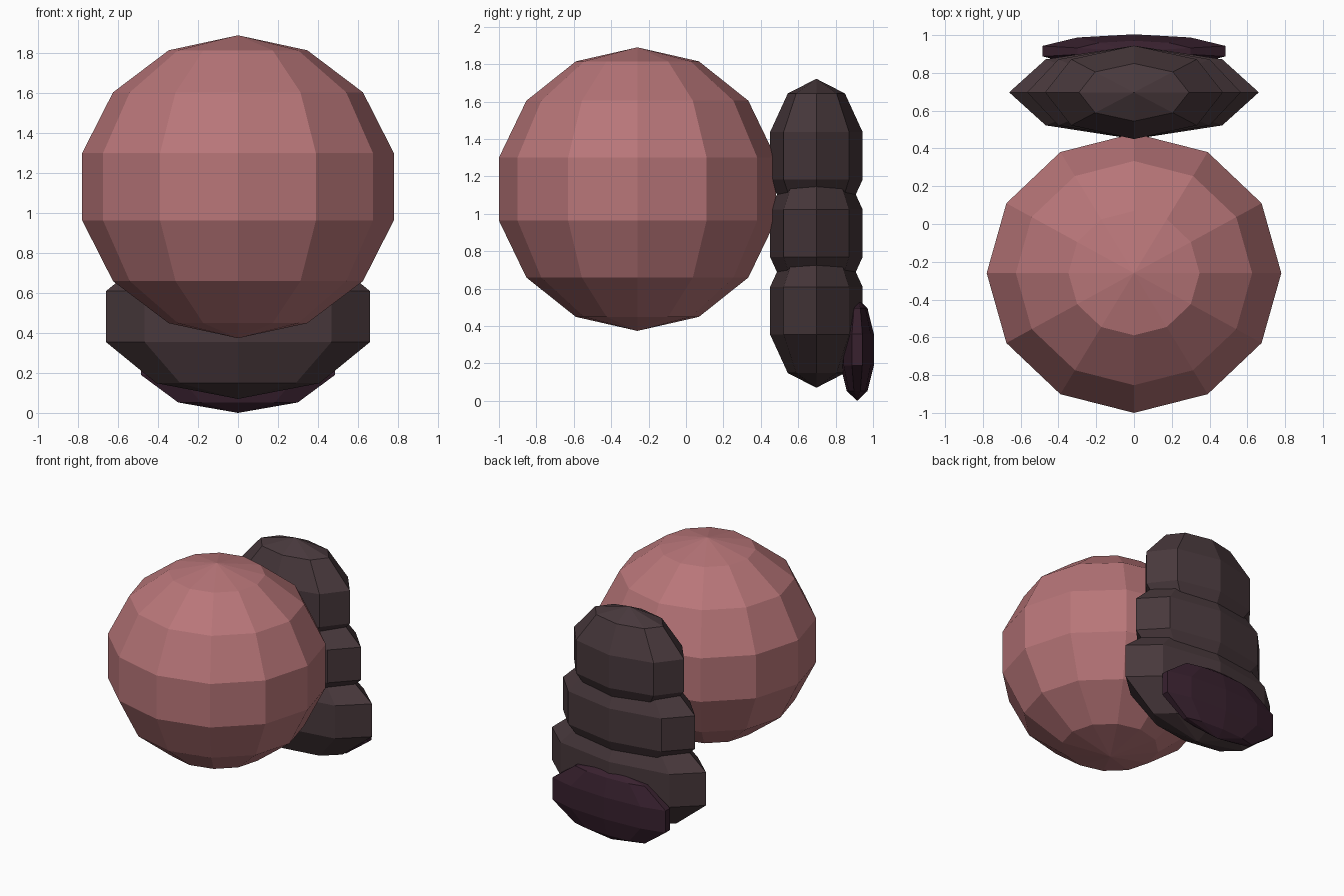
import bpy

if "Cube" in bpy.data.objects:
    bpy.data.objects.remove(bpy.data.objects["Cube"])


def material(name, rgb):
    m = bpy.data.materials.new(name)
    m.diffuse_color = (*rgb, 1)
    m.use_nodes = True
    m.node_tree.nodes["Principled BSDF"].inputs["Base Color"].default_value = m.diffuse_color
    return m


def ellipsoid(name, segments, rings, centre, radii, mat):
    bpy.ops.mesh.primitive_uv_sphere_add(segments=segments, ring_count=rings,
                                         radius=1, location=centre)
    ob = bpy.context.object
    ob.name = name
    ob.scale = radii
    bpy.ops.object.transform_apply(location=False, rotation=False, scale=True)
    ob.data.materials.append(mat)
    return ob


pink = material("pink", (0.48, 0.18, 0.19))
dark = material("dark", (0.065, 0.04, 0.045))
plum = material("plum", (0.04, 0.015, 0.028))

# Large faceted ball in front
ellipsoid("ball", 12, 7, (0, -0.26, 1.132), (0.80, 0.759, 0.758), pink)

# Stack of three flattened lobes, narrowing upwards
for i in range(3):
    ellipsoid(f"lobe_{i + 1}", 8, 5, (0, 0.697, 0.482 + 0.414 * i),
              (0.695 - 0.10 * i, 0.26, 0.412), dark)

# Thin pad on the back of the lowest lobe
ellipsoid("back_pad", 10, 5, (0, 0.915, 0.274), (0.536, 0.094, 0.274), plum)
